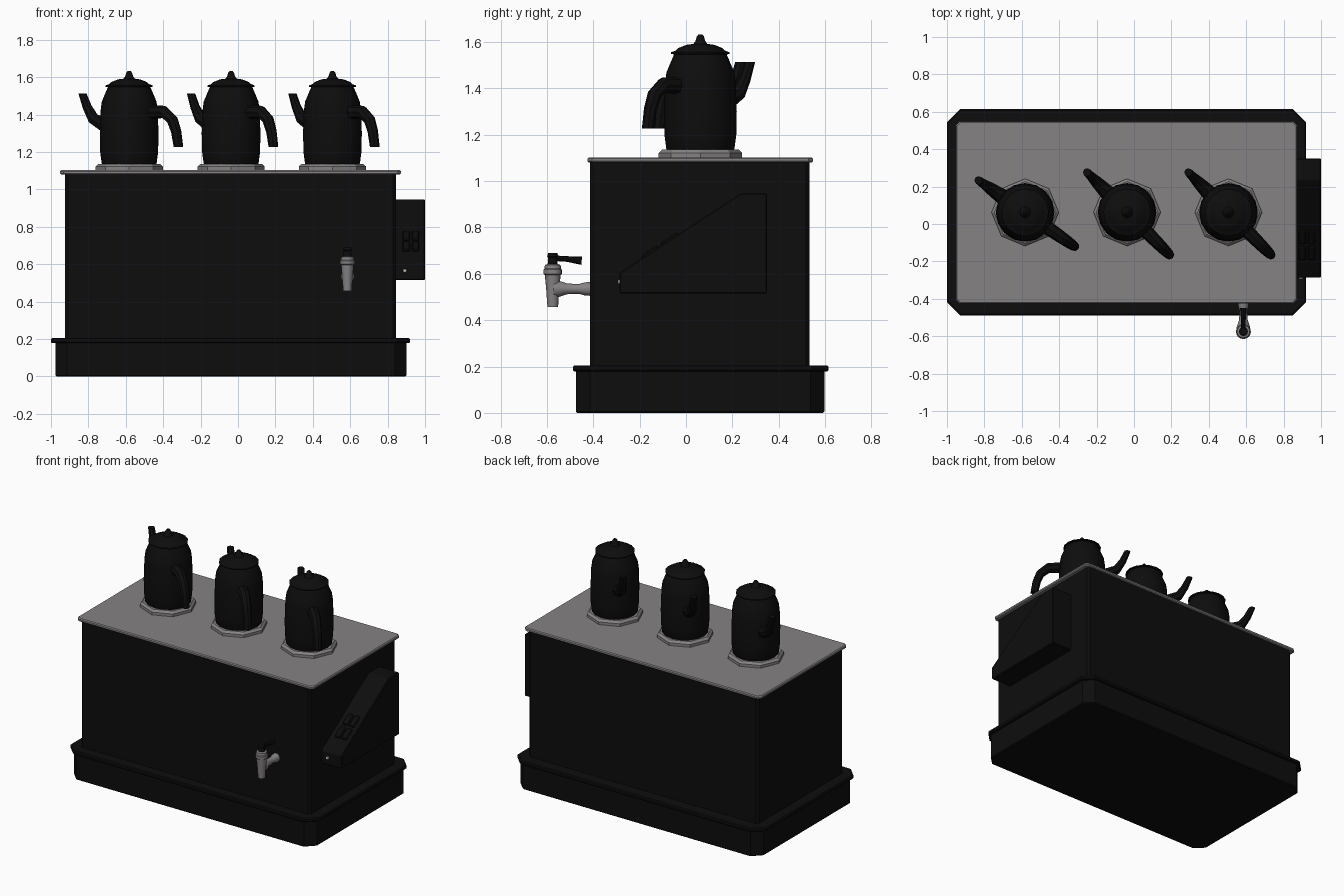
import bpy, bmesh, math
from mathutils import Vector, Matrix

if "Cube" in bpy.data.objects:
    bpy.data.objects.remove(bpy.data.objects["Cube"])


def material(name, col):
    m = bpy.data.materials.new(name)
    m.diffuse_color = (*col, 1)
    m.use_nodes = True
    m.node_tree.nodes["Principled BSDF"].inputs["Base Color"].default_value = m.diffuse_color
    return m


BLACK = material("black_enamel", (0.004, 0.004, 0.004))
GREY = material("grey_steel", (0.24, 0.225, 0.23))
LAMP = material("pale_lamp", (0.6, 0.6, 0.6))
CX, CY = -0.04, 0.062


def finish(name, bm, mat, smooth=None):
    bmesh.ops.recalc_face_normals(bm, faces=bm.faces)
    me = bpy.data.meshes.new(name)
    bm.to_mesh(me)
    bm.free()
    me.materials.append(mat)
    ob = bpy.data.objects.new(name, me)
    bpy.context.collection.objects.link(ob)
    if smooth:
        bpy.ops.object.select_all(action='DESELECT')
        ob.select_set(True)
        bpy.context.view_layer.objects.active = ob
        bpy.ops.object.shade_smooth_by_angle(angle=math.radians(smooth))
    return ob


def skin(bm, rings):
    """Bridge equal rings of points and cap both ends."""
    vs = [[bm.verts.new(p) for p in r] for r in rings]
    n = len(vs[0])
    for a, b in zip(vs, vs[1:]):
        for i in range(n):
            bm.faces.new((a[i], a[(i + 1) % n], b[(i + 1) % n], b[i]))
    bm.faces.new(vs[0][::-1])
    bm.faces.new(vs[-1])


def slab(name, x0, x1, y0, y1, z0, z1, chamfer, edge, mat):
    """Box with chamfered vertical corners and slightly bevelled rims."""
    def ring(z, d):
        a, b, c, e, k = x0 + d, x1 - d, y0 + d, y1 - d, chamfer
        return [(a + k, c, z), (b - k, c, z), (b, c + k, z), (b, e - k, z),
                (b - k, e, z), (a + k, e, z), (a, e - k, z), (a, c + k, z)]
    bm = bmesh.new()
    skin(bm, [ring(z0, edge), ring(z0 + edge, 0), ring(z1 - edge, 0), ring(z1, edge)])
    return finish(name, bm, mat)


def lathe(name, profile, n, mat, loc, smooth=None, turn=None):
    """Revolve (radius, height) points about the local z axis."""
    bm = bmesh.new()
    skin(bm, [[(r * math.cos(math.tau * i / n), r * math.sin(math.tau * i / n), z)
               for i in range(n)] for r, z in profile])
    if turn:
        bm.transform(turn)
    ob = finish(name, bm, mat, smooth)
    ob.location = loc
    return ob


def tube(name, path, mat, loc, angle, n=8, flat_end=False):
    """Sweep a round section along (x, z, radius) points in the local xz plane."""
    pts = [Vector((x, 0, z)) for x, z, _ in path]
    rings = []
    for i, p in enumerate(pts):
        t = (pts[min(i + 1, len(pts) - 1)] - pts[max(i - 1, 0)]).normalized()
        if flat_end and i == len(pts) - 1:
            t = Vector((0, 0, math.copysign(1, t.z)))
        side = Vector((0, 1, 0))
        up = t.cross(side)
        r = path[i][2]
        rings.append([p + r * (math.cos(math.tau * k / n) * side + math.sin(math.tau * k / n) * up)
                      for k in range(n)])
    bm = bmesh.new()
    skin(bm, rings)
    ob = finish(name, bm, mat, 40)
    ob.location = loc
    ob.rotation_euler.z = angle
    return ob


# Cabinet: plinth, projecting lip, main body and steel worktop
slab("plinth", -0.975, 0.90, -0.475, 0.597, 0, 0.185, 0.06, 0.006, BLACK)
slab("plinth_lip", -1.0, 0.92, -0.488, 0.614, 0.178, 0.205, 0.07, 0.006, BLACK)
slab("cabinet_body", -0.925, 0.845, -0.415, 0.532, 0.2, 1.09, 0.015, 0.004, BLACK)
slab("worktop", -0.952, 0.872, -0.425, 0.548, 1.08, 1.103, 0.02, 0.006, GREY)

# Control panel box on the right side, with a sloped front
prof = [(-0.287, 0.515), (0.35, 0.515), (0.35, 0.947), (0.235, 0.947), (-0.287, 0.605)]
bm = bmesh.new()
skin(bm, [[(x, y, z) for y, z in prof] for x in (0.84, 1.0)])
bmesh.ops.bevel(bm, geom=bm.edges[:], offset=0.005, segments=1, affect='EDGES')
finish("control_panel", bm, BLACK)

# Raised buttons on the slope
slope = math.atan2(0.342, 0.522)
for row, y in enumerate((-0.155, -0.07)):
    for col, x in enumerate((0.899, 0.949)):
        bm = bmesh.new()
        bmesh.ops.create_cube(bm, size=1)
        bm.transform(Matrix.Diagonal((0.04, 0.085, 0.02, 1)))
        bmesh.ops.bevel(bm, geom=bm.edges[:], offset=0.006, segments=1, affect='EDGES')
        ob = finish(f"panel_button_{row}_{col}", bm, BLACK)
        ob.rotation_euler.x = slope
        ob.location = (x, y, 0.605 + (y + 0.287) * 0.655 + 0.002)

# Indicator lamp on the upright front of the panel
FRONT = Matrix.Rotation(math.pi / 2, 4, 'X')
lathe("indicator_lamp", [(0.011, 0), (0.008, 0.008)], 10, LAMP, (0.892, -0.286, 0.565), turn=FRONT)

# Tap: spigot pipe, tapered valve body and black lever
TX, TY = 0.585, -0.575
lathe("tap_pipe", [(0.03, 0), (0.028, 0.025), (0.021, 0.05), (0.023, 0.1), (0.036, 0.14), (0.036, 0.16)],
      12, GREY, (TX, -0.412, 0.535), 40, FRONT)
lathe("tap_valve", [(0.023, 0.457), (0.028, 0.53), (0.034, 0.595), (0.04, 0.6), (0.04, 0.618),
                    (0.036, 0.622), (0.034, 0.638), (0.024, 0.642)], 16, GREY, (TX, TY, 0), 35)
lathe("tap_knob", [(0.022, 0.636), (0.02, 0.67), (0.024, 0.675), (0.02, 0.69)], 12, BLACK, (TX, TY, 0), 40)
tube("tap_lever", [(0, 0.668, 0.012), (0.06, 0.664, 0.012), (0.125, 0.657, 0.018)],
     BLACK, (TX, TY, 0), math.pi / 2)

# Three kettles on octagonal burner rings
BODY = [(0.14, 1.125), (0.147, 1.14), (0.155, 1.2), (0.157, 1.3), (0.153, 1.42), (0.146, 1.47),
        (0.125, 1.52), (0.112, 1.55)]
LID = [(0.112, 1.546), (0.126, 1.549), (0.126, 1.556), (0.106, 1.563), (0.095, 1.574), (0.06, 1.588),
       (0.03, 1.592), (0.021, 1.605), (0.015, 1.625), (0.008, 1.633)]
SPOUT = [(-0.12, 1.335, 0.045), (-0.165, 1.347, 0.04), (-0.232, 1.378, 0.032),
         (-0.272, 1.44, 0.025), (-0.303, 1.513, 0.022)]
HANDLE = [(0.13, 1.412, 0.038), (0.225, 1.414, 0.034), (0.28, 1.372, 0.031),
          (0.305, 1.31, 0.028), (0.32, 1.227, 0.026)]
for i, (x, deg) in enumerate(((-0.582, -34.5), (-0.037, -45), (0.505, -45)), 1):
    loc, a = (x, 0.062, 0), math.radians(deg)
    lathe(f"burner_ring_{i}", [(0.18, 1.1), (0.18, 1.122), (0.165, 1.136)], 8, GREY, loc)
    lathe(f"kettle_body_{i}", BODY, 16, BLACK, loc, 35)
    lathe(f"kettle_lid_{i}", LID, 16, BLACK, loc, 35)
    tube(f"kettle_spout_{i}", SPOUT, BLACK, loc, a, flat_end=True)
    tube(f"kettle_handle_{i}", HANDLE, BLACK, loc, a, flat_end=True)
